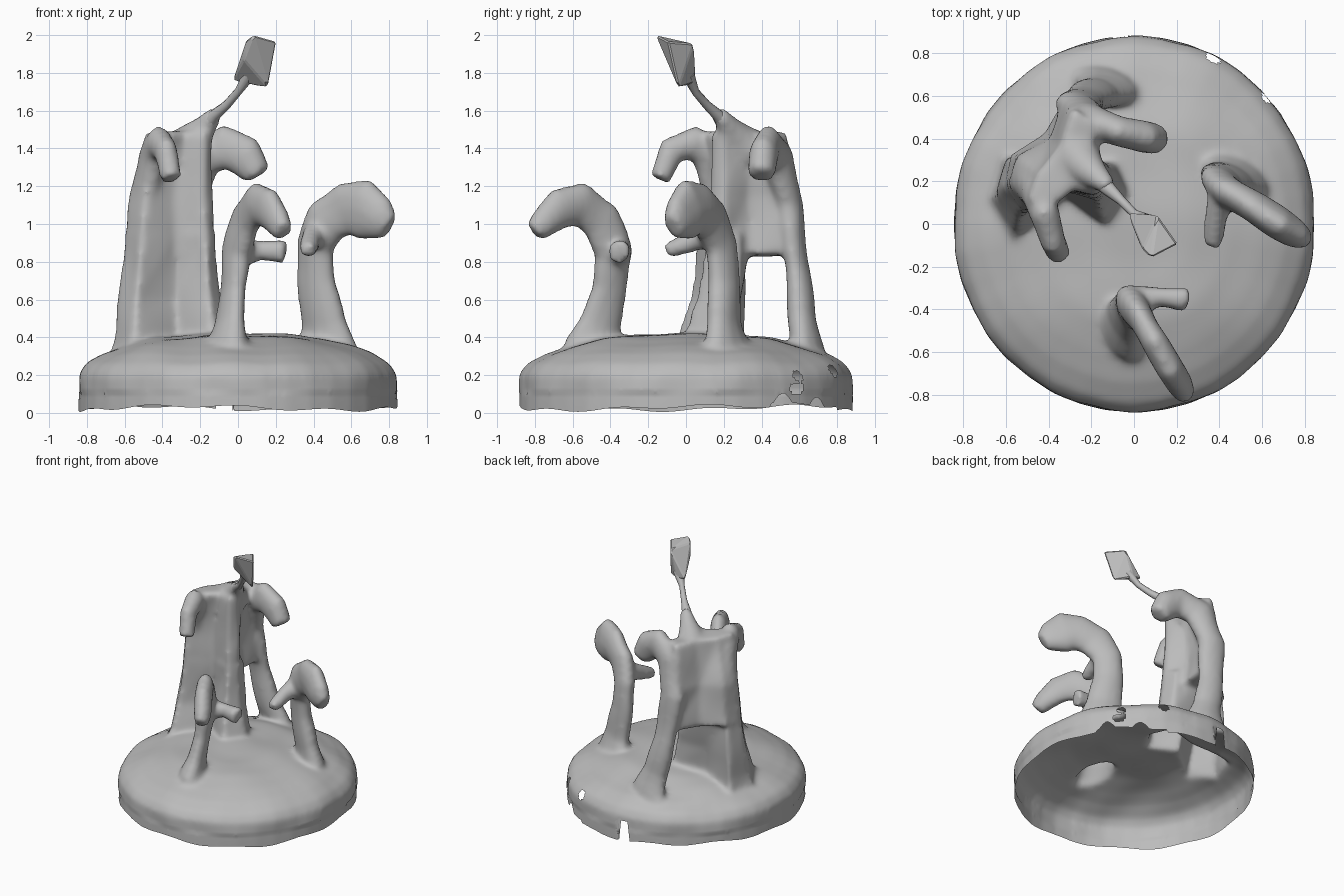
import bpy, bmesh, math, random
from mathutils import Vector

if "Cube" in bpy.data.objects:
    bpy.data.objects.remove(bpy.data.objects["Cube"])

random.seed(4)
clay = bpy.data.materials.new("grey clay")
clay.diffuse_color = (0.5, 0.5, 0.5, 1)
clay.use_nodes = True
clay.node_tree.nodes["Principled BSDF"].inputs["Base Color"].default_value = clay.diffuse_color


def loft(bm, rings):
    """Skin a list of equal-length rings and cap both ends."""
    vs = [[bm.verts.new(p) for p in r] for r in rings]
    n = len(vs[0])
    faces = []
    for a, b in zip(vs, vs[1:]):
        for i in range(n):
            j = (i + 1) % n
            faces.append(bm.faces.new((a[i], a[j], b[j], b[i])))
    faces.append(bm.faces.new(vs[0][::-1]))
    faces.append(bm.faces.new(vs[-1]))
    bmesh.ops.recalc_face_normals(bm, faces=faces)


def tube(bm, path, side, n=12):
    """Sweep an ellipse; path rows are x, y, z, half width along side, half depth."""
    pts = [Vector(p[:3]) for p in path]
    rings = []
    for i, p in enumerate(pts):
        t = (pts[min(i + 1, len(pts) - 1)] - pts[max(i - 1, 0)]).normalized()
        d = t.cross(Vector(side)).normalized()
        s = d.cross(t)
        a, b = path[i][3:]
        rings.append([p + s * a * math.cos(k * math.tau / n) + d * b * math.sin(k * math.tau / n)
                      for k in range(n)])
    loft(bm, rings)


def sections(bm, table):
    loft(bm, [[(x, y, z) for x, y in pts] for z, pts in table])


def finish(bm, name):
    me = bpy.data.meshes.new(name)
    bm.to_mesh(me)
    bm.free()
    ob = bpy.data.objects.new(name, me)
    bpy.context.collection.objects.link(ob)
    me.materials.append(clay)
    return ob


bm = bmesh.new()

# round base mound
profile = [(0.85, -0.1), (0.85, 0.03), (0.845, 0.2), (0.805, 0.255), (0.71, 0.31),
           (0.6, 0.35), (0.45, 0.388), (0.28, 0.407), (0.1, 0.415)]
loft(bm, [[(r * 0.995 * math.cos(k * math.tau / 40), r * 1.04 * math.sin(k * math.tau / 40), z)
           for k in range(40)] for r, z in profile])

# lower panel joining the left and middle feet
sections(bm, [
    (0.28, [(-.62, .33), (-.69, .12), (-.59, -.12), (-.32, .08), (-.12, -.07), (.04, .14), (-.06, .31), (-.36, .26)]),
    (0.42, [(-.60, .31), (-.65, .13), (-.55, -.04), (-.32, .13), (-.13, .00), (-.03, .15), (-.09, .29), (-.36, .26)]),
    (0.60, [(-.59, .31), (-.63, .16), (-.54, .02), (-.33, .17), (-.15, .05), (-.09, .16), (-.12, .28), (-.37, .27)]),
    (0.95, [(-.57, .31), (-.60, .18), (-.51, .06), (-.33, .16), (-.17, .11), (-.12, .19), (-.15, .30), (-.35, .34)]),
])
# upper three-sided trunk
sections(bm, [
    (0.84, [(-.58, .33), (-.61, .18), (-.52, .06), (-.33, .16), (-.16, .11), (-.12, .19), (-.20, .35), (-.18, .54), (-.30, .62), (-.41, .42)]),
    (1.15, [(-.54, .31), (-.57, .18), (-.49, .07), (-.33, .16), (-.18, .13), (-.14, .20), (-.23, .33), (-.20, .52), (-.34, .58), (-.40, .39)]),
    (1.48, [(-.45, .24), (-.49, .11), (-.41, .07), (-.28, .17), (-.17, .14), (-.13, .2), (-.19, .32), (-.19, .47), (-.28, .53), (-.34, .37)]),
])
# left hooked arm of the trunk
tube(bm, [(-.50, .2, 1.1, .07, .1), (-.45, .13, 1.36, .07, .1), (-.42, .04, 1.43, .065, .09),
          (-.385, -.08, 1.39, .06, .075), (-.355, -.14, 1.24, .055, .055)], (0.95, 0.3, 0))
# back leg and its hooked arm
tube(bm, [(-.13, .64, .26, .1, .2), (-.13, .64, .37, .075, .15), (-.17, .615, .5, .065, .105),
          (-.22, .59, .75, .06, .095), (-.27, .55, 1.1, .065, .1), (-.2, .49, 1.34, .07, .11),
          (-.07, .43, 1.41, .07, .12), (.03, .41, 1.36, .07, .11), (.1, .4, 1.26, .065, .07)], (0.26, 0.97, 0))
# stub under the flag pole
tube(bm, [(-.27, .32, 1.4, .12, .12), (-.17, .22, 1.52, .06, .06), (-.12, .17, 1.59, .035, .035)], (0.7, 0.7, 0))

# right hooked figure and spur
tube(bm, [(.47, .22, .25, .12, .22), (.465, .22, .37, .09, .17), (.45, .21, .47, .07, .13), (.41, .2, .7, .063, .11),
          (.41, .19, .88, .066, .11), (.47, .13, 1.02, .07, .13), (.57, .07, 1.08, .07, .14),
          (.67, .01, 1.08, .075, .16), (.75, -.04, 1.03, .07, .12), (.805, -.07, .985, .05, .07)], (0.53, 0.85, 0))
tube(bm, [(.42, .16, .96, .06, .07), (.385, .03, .91, .045, .05), (.37, -.1, .86, .04, .035)], (1, 0, 0))
# front hooked figure and spur
tube(bm, [(-.05, -.5, .25, .11, .19), (-.05, -.5, .37, .09, .15), (-.04, -.46, .47, .068, .12), (-.03, -.4, .66, .06, .1),
          (-.01, -.38, .85, .063, .1), (.04, -.45, 1.02, .063, .12), (.1, -.56, 1.1, .06, .12),
          (.16, -.67, 1.08, .06, .11), (.21, -.75, 1.01, .058, .08), (.235, -.8, .96, .045, .06)], (0.9, 0.43, 0))
tube(bm, [(0, -.36, .84, .07, .07), (.12, -.34, .86, .042, .05), (.25, -.355, .85, .06, .065)], (0, 1, 0))

# fuse everything into one soft skin
raw = finish(bm, "raw_sculpture")
rm = raw.modifiers.new("fuse", 'REMESH')
rm.mode = 'VOXEL'
rm.voxel_size = 0.018
sm = raw.modifiers.new("soften", 'SMOOTH')
sm.factor = 0.5
sm.iterations = 11
deps = bpy.context.evaluated_depsgraph_get()
skin = bpy.data.meshes.new_from_object(raw.evaluated_get(deps))
bpy.data.objects.remove(raw)
bm = bmesh.new()
bm.from_mesh(skin)


def rim(a):
    """Wavy bottom edge height, with a notch and a broken stretch at the back right."""
    d = math.degrees(a) % 360
    z = 0.025 + 0.012 * math.sin(3 * a + 1) + 0.008 * math.sin(11 * a)
    if 92 < d < 97:
        z = 0.17
    if 32 < d < 66:
        z += 0.05 * max(0, math.sin(math.radians(d * 22))) + 0.02
    return z


# open the hollow underside
doomed = [f for f in bm.faces if (c := f.calc_center_median()).z < rim(math.atan2(c.y, c.x))]
bmesh.ops.delete(bm, geom=doomed, context='FACES')
for v in bm.verts:
    if v.is_boundary:
        v.co.z = max(0.004, rim(math.atan2(v.co.y, v.co.x)))
# small chips in the broken stretch of rim
chips = [(random.uniform(36, 66), random.uniform(.12, .25), random.uniform(.015, .03)) for _ in range(4)]
spots = [Vector((.83 * math.cos(math.radians(d)), .865 * math.sin(math.radians(d)), z)) for d, z, r in chips]
doomed = [f for f in bm.faces if any((f.calc_center_median() - s).length < c[2] + .01
                                     for s, c in zip(spots, chips))]
bmesh.ops.delete(bm, geom=doomed, context='FACES')
# gentle hand-made unevenness
for v in bm.verts:
    if v.co.z > 0.1:
        x, y, z = v.co
        v.co += v.normal * 0.004 * (1 + math.sin(17 * x + 9 * z) + math.sin(15 * y - 13 * z))
for f in bm.faces:
    f.smooth = True
    f.material_index = 0
finish(bm, "sculpted_base_and_figures")

# thin pole
bm = bmesh.new()
tube(bm, [(-.17, .22, 1.51, .05, .05), (-.12, .165, 1.58, .034, .03), (-.06, .11, 1.63, .022, .024),
          (0, .05, 1.7, .02, .022), (.06, .01, 1.79, .04, .03)], (0.7, 0.7, 0), 10)
for f in bm.faces:
    f.smooth = len(f.verts) == 4
finish(bm, "flag_pole")

# faceted wedge flag
bm = bmesh.new()
for p in [(.08, -.16, 2.0), (.205, -.095, 1.965), (.11, .04, 1.955), (-.03, .05, 1.76),
          (.05, .05, 1.75), (.16, -.04, 1.72), (.03, -.1, 1.87), (.04, -.12, 1.97)]:
    bm.verts.new(p)
hull = bmesh.ops.convex_hull(bm, input=bm.verts)
bmesh.ops.delete(bm, geom=hull["geom_interior"], context='VERTS')
bmesh.ops.bevel(bm, geom=bm.edges[:], offset=0.008, segments=1, affect='EDGES')
finish(bm, "flag")
